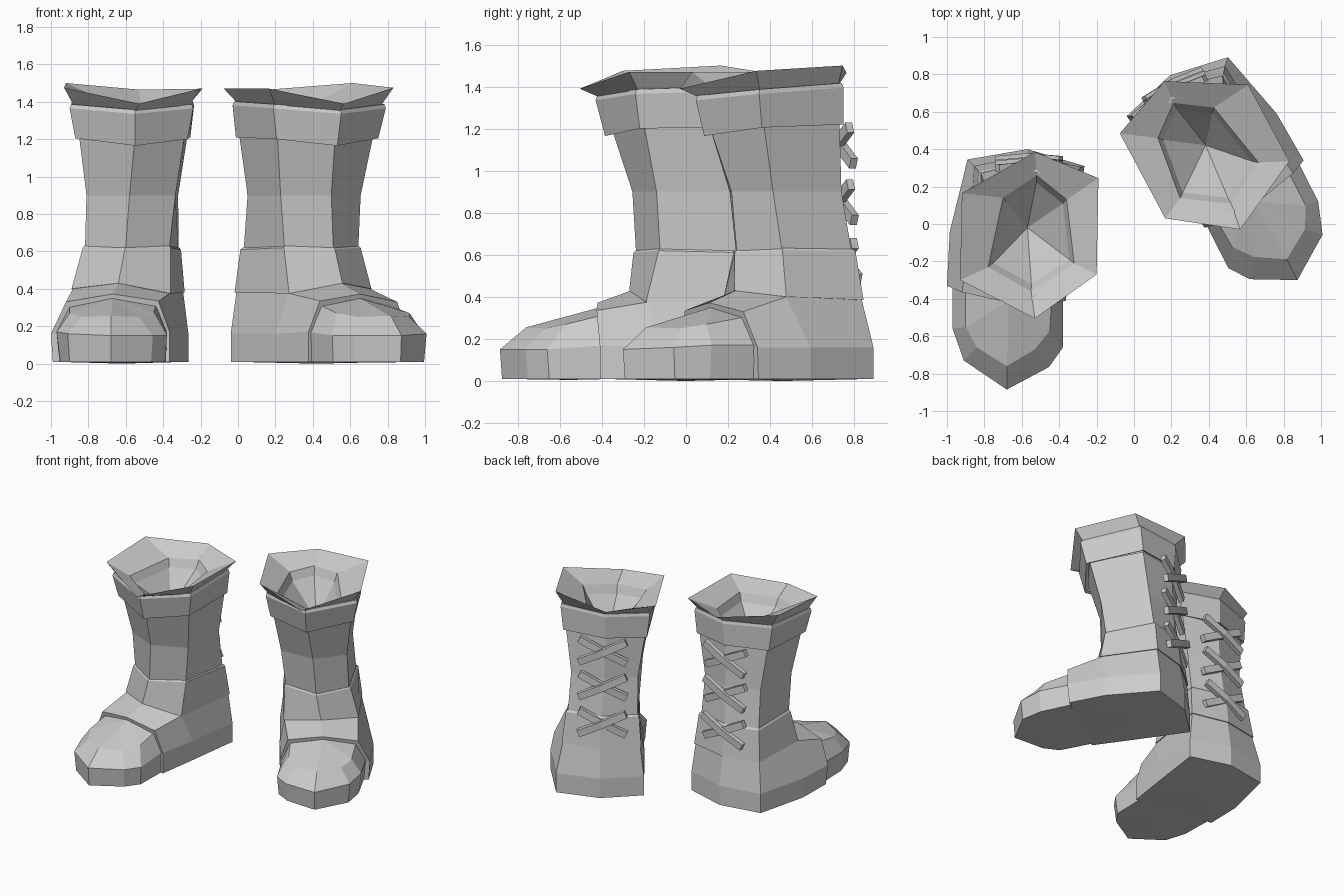
import bpy, bmesh, math
from mathutils import Vector, Matrix

if "Cube" in bpy.data.objects:
    bpy.data.objects.remove(bpy.data.objects["Cube"])

# Second boot = first boot mirrored, turned and moved
PLACE = (Matrix.Translation((-0.134, 0.18, 0)) @ Matrix.Rotation(math.radians(27), 4, 'Z')
         @ Matrix.Scale(-1, 4, (1, 0, 0)))


def finish(name, bm):
    bmesh.ops.remove_doubles(bm, verts=bm.verts, dist=1e-5)
    bmesh.ops.recalc_face_normals(bm, faces=bm.faces)
    for side in ("right", "left"):
        me = bpy.data.meshes.new(f"{name}_{side}")
        bm.to_mesh(me)
        ob = bpy.data.objects.new(f"{name}_{side}", me)
        bpy.context.collection.objects.link(ob)
        bm.transform(PLACE)
        bmesh.ops.reverse_faces(bm, faces=bm.faces)
    bm.free()


def ring(xy, z):
    zs = z if isinstance(z, (list, tuple)) else [z] * len(xy)
    return [Vector((p[0], p[1], h)) for p, h in zip(xy, zs)]


def grow(r, s, dz=0.0):
    c = sum(r, Vector()) / len(r)
    return [Vector((c.x + (p.x - c.x) * s, c.y + (p.y - c.y) * s, p.z + dz)) for p in r]


def loft(name, rings, start=None, end=None):
    """Skin rings of equal length; start / end are optional fan points."""
    bm = bmesh.new()
    vs = [[bm.verts.new(p) for p in r] for r in rings]
    n = len(vs[0])
    for a, b in zip(vs, vs[1:]):
        for i in range(n):
            j = (i + 1) % n
            bm.faces.new((a[i], a[j], b[j], b[i]))
    for tip, r in ((start, vs[0]), (end, vs[-1])):
        if tip:
            v = bm.verts.new(tip)
            for i in range(n):
                bm.faces.new((r[i], r[(i + 1) % n], v))
    finish(name, bm)


# Hexagon order: front, outer front, outer back, back, inner back, inner front
ankle_low = ring([(-.64, -.27), (-.89, -.12), (-.855, .31), (-.57, .37), (-.285, .305), (-.36, -.19)],
                 [.43, .40, .385, .38, .38, .375])
ankle_top = ring([(-.605, -.25), (-.83, -.11), (-.83, .28), (-.57, .345), (-.305, .275), (-.36, -.13)],
                 [.61, .62, .615, .61, .61, .62])
shaft_mid = ring([(-.58, -.255), (-.81, -.15), (-.80, .22), (-.55, .30), (-.32, .22), (-.335, -.14)], .90)
shaft_top = ring([(-.55, -.36), (-.85, -.22), (-.84, .19), (-.545, .285), (-.27, .22), (-.285, -.2)], 1.22)
cuff_low = ring([(-.55, -.385), (-.87, -.24), (-.86, .2), (-.545, .305), (-.255, .23), (-.27, -.22)],
                [1.165, 1.205, 1.22, 1.22, 1.21, 1.2])
cuff_top = ring([(-.55, -.43), (-.9, -.27), (-.88, .19), (-.54, .315), (-.235, .23), (-.24, -.24)],
                [1.335, 1.365, 1.395, 1.39, 1.38, 1.365])
lip_edge = ring([(-.53, -.505), (-.93, -.30), (-.92, .165), (-.53, .385), (-.19, .245), (-.20, -.27)],
                [1.39, 1.475, 1.5, 1.465, 1.47, 1.47])
opening = ring([(-.55, -.36), (-.78, -.23), (-.70, .14), (-.52, .26), (-.36, .13), (-.32, -.21)],
               [1.34, 1.38, 1.4, 1.39, 1.39, 1.38])

# Leg parts
loft("ankle", [grow(ankle_low, .95), ankle_low, ankle_top, grow(ankle_top, .96, .012)])
loft("shaft", [grow(ankle_top, .955, -.03), shaft_mid, shaft_top])
loft("cuff", [grow(cuff_low, .93, .01), cuff_low, cuff_top, grow(cuff_top, .98, .022), grow(cuff_top, .9, .02)])
loft("flared_lip", [grow(cuff_top, .93, .01), lip_edge, opening, grow(opening, .88, -.06)],
     end=(-.57, -.02, 1.1))

# Foot: seam outer, outer side, heel outer, heel back, heel inner, inner side, seam inner, seam centre
foot_xy = [(-.99, -.32), (-.985, -.04), (-.89, .345), (-.57, .40), (-.265, .31), (-.32, -.1), (-.365, -.41), (-.67, -.37)]
sole = ring(foot_xy, .01)
side = ring([(-1.0, -.33)] + foot_xy[1:], [.16, .16, .16, .16, .16, .16, .17, .17])
f, of, ob, b, ib, inn = grow(ankle_low, .975)
seam = ring([(-.92, -.365), (-.425, -.425), (-.67, -.42)], [.33, .335, .372])
upper = [seam[0], of, ob, b, ib, inn, seam[1], seam[2]]
instep = [of, of, ob, b, ib, inn, inn, f]
loft("foot", [sole, side, upper, instep], start=(-.62, 0, 0))

# Toe cap: outline from outer seam round the tip to inner seam
toe_low = ring([(-.955, -.33), (-.95, -.56), (-.9, -.72), (-.68, -.875), (-.465, -.75), (-.39, -.65), (-.385, -.38)], .01)
toe_mid = ring([(-.97, -.33), (-.97, -.56), (-.91, -.73), (-.68, -.885), (-.455, -.765), (-.38, -.66), (-.38, -.38)],
               [.17, .17, .16, .15, .15, .15, .17])
toe_top = ring([(-.9, -.34), (-.9, -.55), (-.84, -.66), (-.68, -.76), (-.53, -.67), (-.45, -.57), (-.44, -.39)],
               [.305, .27, .25, .255, .25, .27, .315])
loft("toe_cap", [toe_low, toe_mid, toe_top], start=(-.67, -.55, .005), end=(-.67, -.41, .35))

# Crossed laces up the back
bm = bmesh.new()
for z, y in ((1.12, .315), (.85, .32), (.57, .34)):
    for s in (-1, 1):
        pts = [(-.56 + k * .17, y - abs(k) * .015 + (.02 if s > 0 else 0), z + s * k * .085) for k in (-1, 0, 1)]
        sect = []
        for x, yy, zz in pts:
            sect.append([bm.verts.new((x - s * h * .45, yy + d, zz + h))
                         for d, h in ((-.018, -.024), (.018, -.024), (.018, .024), (-.018, .024))])
        for a, c in zip(sect, sect[1:]):
            for i in range(4):
                j = (i + 1) % 4
                bm.faces.new((a[i], a[j], c[j], c[i]))
        bm.faces.new(sect[0])
        bm.faces.new(sect[-1])
finish("laces", bm)
